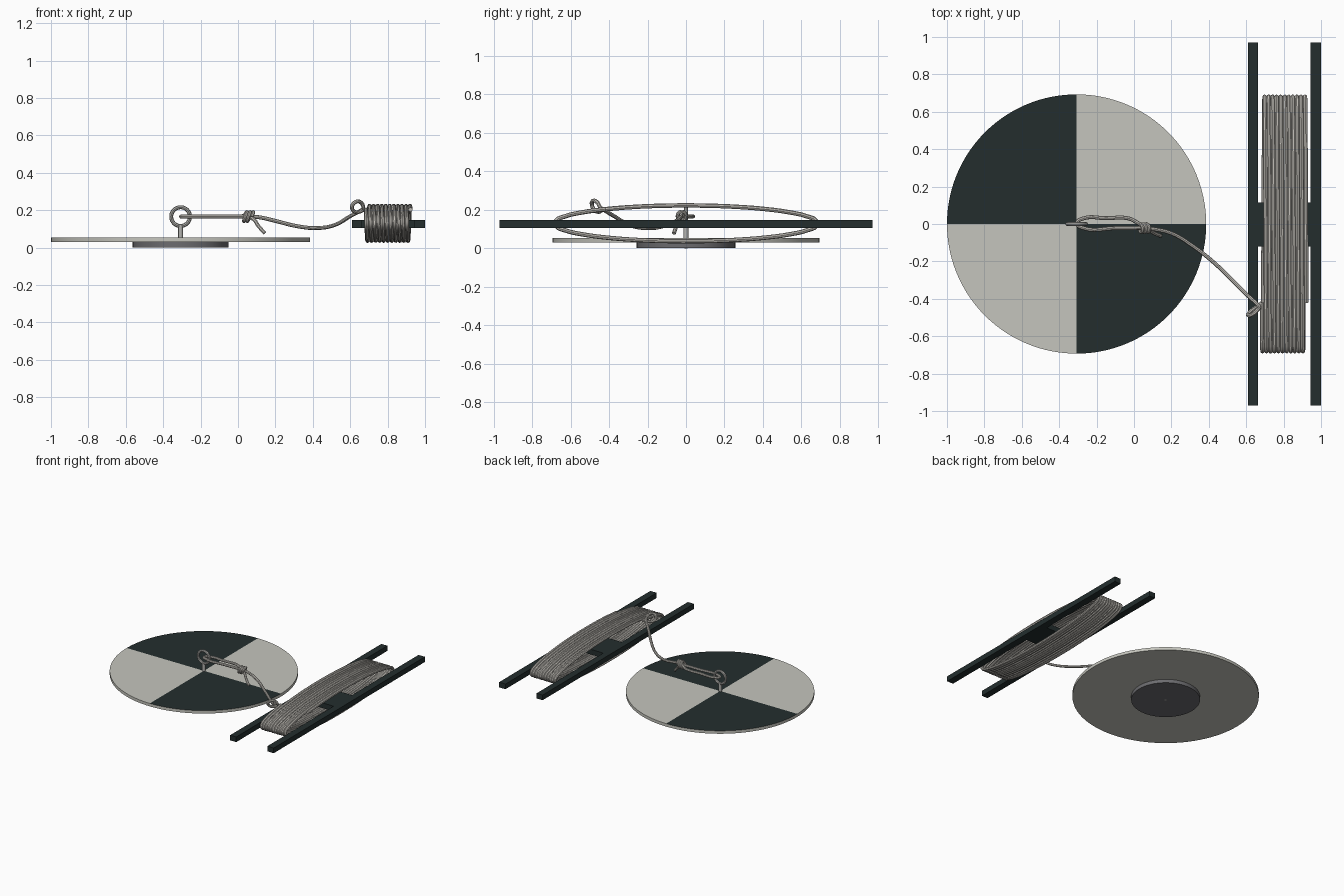
import bpy, bmesh, math
from mathutils import Matrix, Vector

if "Cube" in bpy.data.objects:
    bpy.data.objects.remove(bpy.data.objects["Cube"])


def material(name, rgb):
    m = bpy.data.materials.new(name)
    m.use_nodes = True
    m.diffuse_color = (*rgb, 1)
    m.node_tree.nodes["Principled BSDF"].inputs["Base Color"].default_value = (*rgb, 1)
    return m


pale = material("pale paint", (0.56, 0.56, 0.51))
dark = material("dark green black", (0.017, 0.027, 0.027))
cord_mat = material("cord grey", (0.53, 0.51, 0.47))
steel = material("steel", (0.45, 0.45, 0.43))
lead = material("lead grey", (0.15, 0.15, 0.16))

HUB = -0.307       # x of the disc centre
EYE_Z = 0.166      # height of the eye ring centre
REEL_X = 0.803     # middle of the winding frame
REEL_Z = 0.13


def finish(name, bm, mats, smooth=True):
    me = bpy.data.meshes.new(name)
    bm.to_mesh(me)
    bm.free()
    for m in mats:
        me.materials.append(m)
    ob = bpy.data.objects.new(name, me)
    bpy.context.collection.objects.link(ob)
    if smooth:
        bpy.ops.object.select_all(action="DESELECT")
        ob.select_set(True)
        bpy.context.view_layer.objects.active = ob
        bpy.ops.object.shade_smooth_by_angle(angle=math.radians(40))
    return ob


def cylinder(name, r, z0, z1, mats, segments=96, rule=None):
    bm = bmesh.new()
    bmesh.ops.create_cone(bm, cap_ends=True, cap_tris=True, segments=segments,
                          radius1=r, radius2=r, depth=z1 - z0)
    if rule:
        for f in bm.faces:
            f.material_index = rule(f)
    bmesh.ops.translate(bm, verts=bm.verts, vec=(HUB, 0, (z0 + z1) / 2))
    return finish(name, bm, mats)


def box(name, lo, hi, mat):
    lo, hi = Vector(lo), Vector(hi)
    bm = bmesh.new()
    bmesh.ops.create_cube(bm, size=1, matrix=Matrix.Translation((lo + hi) / 2)
                          @ Matrix.Diagonal((*(hi - lo), 1)))
    return finish(name, bm, [mat], smooth=False)


def tube(name, points, r, mat, cyclic=False, steps=6):
    """Sweep a round section along a smooth path, then turn it into a mesh."""
    cu = bpy.data.curves.new(name + " path", "CURVE")
    cu.dimensions = "3D"
    cu.bevel_depth = r
    cu.bevel_resolution = 2
    cu.use_fill_caps = True
    cu.resolution_u = steps
    sp = cu.splines.new("BEZIER")
    sp.bezier_points.add(len(points) - 1)
    for bp, p in zip(sp.bezier_points, points):
        bp.co = p
        bp.handle_left_type = bp.handle_right_type = "AUTO"
    sp.use_cyclic_u = cyclic
    tmp = bpy.data.objects.new(name + " path", cu)
    bpy.context.collection.objects.link(tmp)
    dg = bpy.context.evaluated_depsgraph_get()
    me = bpy.data.meshes.new_from_object(tmp.evaluated_get(dg))
    bm = bmesh.new()
    bm.from_mesh(me)
    bpy.data.objects.remove(tmp)
    bpy.data.meshes.remove(me)
    for f in bm.faces:
        f.material_index = 0
    return finish(name, bm, [mat])


def quadrant(f):
    c = f.calc_center_median()
    return int(f.normal.z > 0.5 and c.x * c.y < 0)


# Quartered disc with its weight underneath
cylinder("disc", 0.693, 0.03, 0.054, [pale, dark], 128, quadrant)
cylinder("weight", 0.256, 0.001, 0.03, [lead])
cylinder("bolt_tip", 0.008, 0.0, 0.03, [steel], 16)

# Eye bolt
cylinder("eye_shank", 0.0125, 0.05, 0.12, [steel], 20)
ring = [(HUB + 0.05 * math.cos(a), 0, EYE_Z + 0.05 * math.sin(a))
        for a in (math.tau * i / 12 for i in range(12))]
tube("eye_ring", ring, 0.0105, steel, cyclic=True)

# H-shaped winding frame
box("frame_rail_inner", (0.609, -0.97, 0.105), (0.663, 0.97, 0.147), dark)
box("frame_rail_outer", (0.943, -0.97, 0.105), (1.0, 0.97, 0.147), dark)
box("frame_crossbar", (0.65, -0.12, 0.105), (0.95, 0.115, 0.147), dark)

# Wound cord: flattened helix around the frame
TURNS, PER = 11, 24
start = math.radians(128)
coil = []
for i in range(TURNS * PER + 1):
    a = start + math.tau * i / PER
    x = REEL_X - 0.119 + 0.238 * i / (TURNS * PER)
    coil.append((x, 0.683 * math.cos(a), REEL_Z + 0.093 * math.sin(a)))
tube("wound_cord", coil, 0.0115, cord_mat, steps=3)

# Cord doubled through the eye
tube("eye_loop", [(0.06, -0.02, 0.167), (-0.1, -0.022, 0.166), (-0.27, -0.022, EYE_Z),
                  (-0.305, 0.004, EYE_Z), (-0.27, 0.03, EYE_Z), (-0.15, 0.031, 0.166),
                  (-0.03, 0.03, 0.166), (0.01, 0.012, 0.166), (0.05, -0.015, 0.175)],
     0.0105, cord_mat)

# Knot: slanted wraps about the standing cord
wraps = []
for i in range(31):
    a = math.tau * i / 12
    wraps.append((0.03 + 0.0015 * i + 0.012 * math.sin(a),
                  -0.022 + 0.022 * math.cos(a), 0.166 + 0.025 * math.sin(a)))
tube("knot_wraps", wraps, 0.0095, cord_mat)
tube("knot_tail", [(0.06, -0.02, 0.165), (0.085, -0.035, 0.15), (0.11, -0.05, 0.115),
                   (0.143, -0.063, 0.078)], 0.0105, cord_mat)

# Slack line from the knot, hitched over the inner rail and led into the coil
tube("slack_line", [(0.04, -0.022, 0.167), (0.11, -0.028, 0.163), (0.2, -0.05, 0.143),
                    (0.31, -0.115, 0.116), (0.42, -0.2, 0.105), (0.52, -0.295, 0.122),
                    (0.6, -0.375, 0.168), (0.65, -0.42, 0.195)], 0.0105, cord_mat)
tube("rail_hitch", [(0.65, -0.42, 0.195), (0.67, -0.445, 0.212), (0.658, -0.462, 0.24),
                    (0.632, -0.485, 0.246), (0.61, -0.488, 0.222), (0.618, -0.472, 0.196),
                    (0.645, -0.45, 0.19), (0.668, -0.435, 0.2), coil[0]],
     0.0105, cord_mat)
